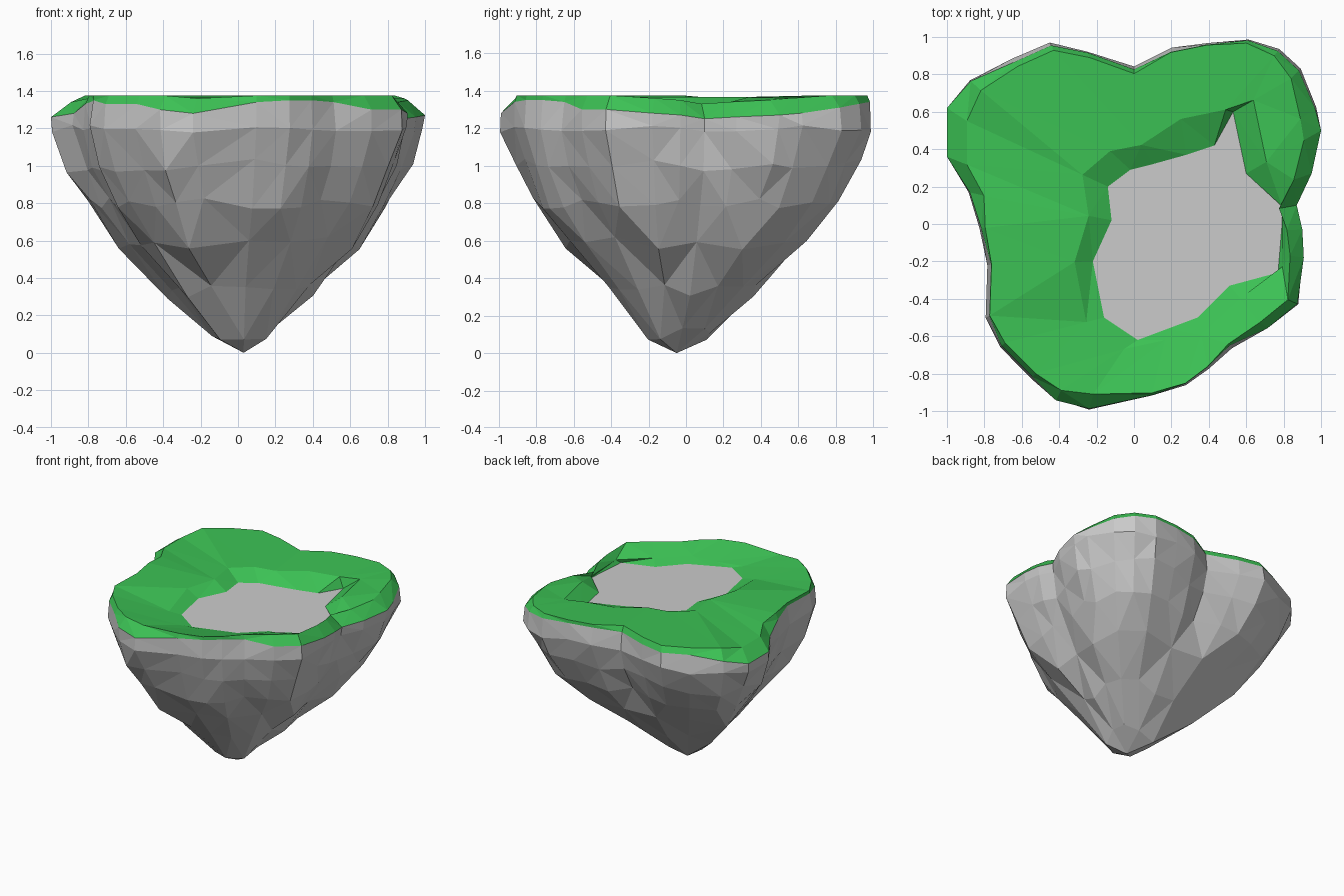
import bpy
import bmesh
import random
from mathutils import Vector

random.seed(4)
cube = bpy.data.objects.get("Cube")
if cube:
    bpy.data.objects.remove(cube)


def make_material(name, color):
    mat = bpy.data.materials.new(name)
    mat.use_nodes = True
    mat.diffuse_color = color
    mat.node_tree.nodes["Principled BSDF"].inputs["Base Color"].default_value = color
    return mat


STONE, GRASS = 0, 1
materials = [make_material("stone grey", (0.6, 0.6, 0.6, 1)),
             make_material("grass green", (0.045, 0.54, 0.09, 1))]

# Lobed coastline, counter-clockwise from the eastern notch
coast = [(.87, .1), (.95, .27), (1, .5), (.97, .62), (.89, .83), (.78, .94), (.62, 1), (.4, .98),
         (.2, .94), (0, .84), (-.25, .93), (-.45, .97), (-.65, .88), (-.88, .77), (-1, .62), (-1, .36),
         (-.88, .17), (-.83, -.02), (-.78, -.22), (-.79, -.5), (-.72, -.66), (-.55, -.83),
         (-.42, -.95), (-.24, -.99), (.1, -.93), (.28, -.87), (.4, -.78), (.52, -.66),
         (.72, -.56), (.88, -.43), (.91, -.18), (.9, -.03)]
coast = [Vector((x, y, 0)) for x, y in coast]
# Height of the grass edge at each coast point
edge_heights = [1.25, 1.26, 1.27, 1.28, 1.31, 1.33, 1.34, 1.35, 1.35, 1.33, 1.33, 1.33, 1.33, 1.3, 1.26, 1.26,
                1.28, 1.33, 1.35, 1.35, 1.33, 1.33, 1.3, 1.28, 1.34, 1.35, 1.35, 1.34, 1.3, 1.3, 1.28, 1.27]
# Bare stone hollow, one point for every second coast point
hollow = [(.8, .1), (.6, .27), (.53, .6), (.43, .42), (.28, .37), (.1, .32), (-.02, .29), (-.14, .2),
          (-.12, .02), (-.22, -.2), (-.16, -.5), (.02, -.62), (.18, -.56), (.34, -.5),
          (.51, -.33), (.77, -.26)]

TIP = Vector((.03, -.05, 0))
N = len(coast)
# Softened coastline, used to fade the gullies toward the tip
soft = [sum((coast[(i + k) % N] for k in range(-2, 3)), Vector()) / 5 for i in range(N)]
bm = bmesh.new()


def add_face(verts, material):
    face = bm.faces.new(verts)
    face.material_index = material


def coast_point(i, scale, z, softness=0):
    p = TIP.lerp(coast[i].lerp(soft[i], softness), scale)
    return Vector((p.x, p.y, z))


def add_ring(points):
    return [bm.verts.new(p) for p in points]


def rock_ring(scale, z, step, jitter):
    """Shrunken, roughened copy of the coast."""
    points = []
    for i in range(0, N, step):
        s = scale * (1 + random.uniform(-jitter, jitter))
        height = z + random.uniform(-jitter, jitter) * 2
        points.append(coast_point(i, s, height, 1 - scale))
    return add_ring(points)


def bridge(a, b, material):
    """Join two rings of equal count with triangles along the shorter diagonal."""
    n = len(a)
    for i in range(n):
        j = (i + 1) % n
        if (a[j].co - b[i].co).length < (a[i].co - b[j].co).length:
            add_face((a[i], a[j], b[i]), material)
            add_face((a[j], b[j], b[i]), material)
        else:
            add_face((a[i], a[j], b[j]), material)
            add_face((a[i], b[j], b[i]), material)


def bridge_half(a, b, material):
    """Join a ring to one with half as many points."""
    n = len(b)
    for i in range(n):
        j = (i + 1) % n
        add_face((a[2 * i], a[2 * i + 1], b[i]), material)
        add_face((a[2 * i + 1], b[j], b[i]), material)
        add_face((a[2 * i + 1], a[2 * j], b[j]), material)


# Rock underside: rings narrowing to the tip
edge = add_ring([coast_point(i, 1 - max(0, z - 1.27) * .25, z) for i, z in enumerate(edge_heights)])
shoulder = rock_ring(.995, 1.2, 1, .012)
upper = rock_ring(.93, 1, 1, .018)
middle = rock_ring(.82, .8, 1, .015)
belly = rock_ring(.665, .59, 2, .02)
lower = rock_ring(.42, .33, 2, .02)
foot = rock_ring(.18, .1, 4, .02)
bridge(edge, shoulder, STONE)
bridge(shoulder, upper, STONE)
bridge(upper, middle, STONE)
bridge_half(middle, belly, STONE)
bridge(belly, lower, STONE)
bridge_half(lower, foot, STONE)
tip = bm.verts.new(TIP)
for i, v in enumerate(foot):
    add_face((v, foot[(i + 1) % len(foot)], tip), STONE)

# Grass: turned-down edge, rim, plateau, and slope into the hollow
rim = add_ring([coast_point(i, 1 - (1.375 - z) * .9, min(1.375, z + .08))
                for i, z in enumerate(edge_heights)])
floor_points = [Vector((x, y, 1.3 - .03 * x)) for x, y in hollow]
ridge_points = []
for i, p in enumerate(floor_points):
    q = p.lerp(rim[2 * i].co, .18 if p.x < .2 else .35)
    if p.x < .7 and p.y > -.3:
        q.z = 1.365
    ridge_points.append(q)
ridge = add_ring(ridge_points)
floor = add_ring(floor_points)
bridge(edge, rim, GRASS)
bridge_half(rim, ridge, GRASS)
bridge(ridge, floor, GRASS)

# Stone floor of the hollow
add_face(floor, STONE)

bmesh.ops.recalc_face_normals(bm, faces=bm.faces)
mesh = bpy.data.meshes.new("floating_island")
bm.to_mesh(mesh)
bm.free()
for mat in materials:
    mesh.materials.append(mat)
island = bpy.data.objects.new("floating_island", mesh)
bpy.context.collection.objects.link(island)
